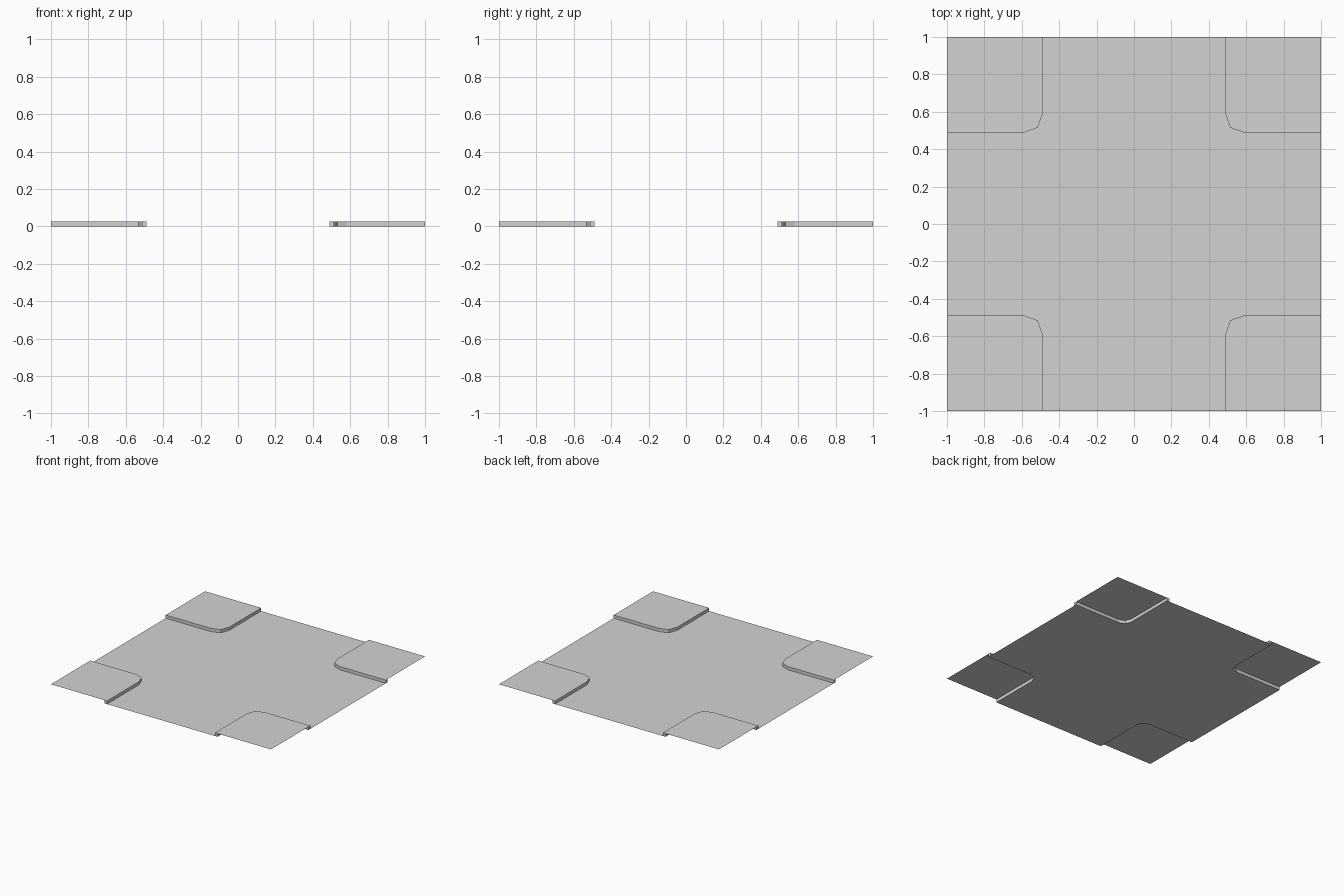
import bpy
import bmesh
from mathutils import Matrix, Vector

cube = bpy.data.objects.get("Cube")
if cube:
    bpy.data.objects.remove(cube, do_unlink=True)

GREY = (0.65, 0.65, 0.65, 1)
grey = bpy.data.materials.new("plain_grey")
grey.use_nodes = True
grey.diffuse_color = GREY
grey.node_tree.nodes["Principled BSDF"].inputs["Base Color"].default_value = GREY

HEIGHT = 0.026


def corner_path(edge, bend, middle):
    """Kerb line around one corner: straight, two-step bend, straight."""
    return [(1, edge), (bend, edge), (middle, middle), (edge, bend), (edge, 1)]


OUTER = corner_path(0.49, 0.585, 0.515)
INNER = corner_path(0.514, 0.58, 0.533)


def turned(points, quarter, z):
    """Points turned by quarter circles about the centre, at height z."""
    turn = Matrix.Rotation(quarter * 1.5707963, 3, "Z")
    return [turn @ Vector((x, y, z)) for x, y in points]


def finish(name, bm):
    mesh = bpy.data.meshes.new(name)
    bm.to_mesh(mesh)
    bm.free()
    mesh.materials.append(grey)
    bpy.context.collection.objects.link(bpy.data.objects.new(name, mesh))


def sheet(name, points):
    bm = bmesh.new()
    bm.faces.new([bm.verts.new(p) for p in points])
    finish(name, bm)


def kerb(name, quarter):
    """Box section swept along the kerb line, with closed ends."""
    bm = bmesh.new()
    rails = [[bm.verts.new(p) for p in turned(path, quarter, z)]
             for path, z in ((OUTER, 0), (OUTER, HEIGHT), (INNER, HEIGHT), (INNER, 0))]
    for a, b in zip(rails, rails[1:] + rails[:1]):
        for i in range(len(a) - 1):
            bm.faces.new((a[i], a[i + 1], b[i + 1], b[i]))
    for end in (0, -1):
        bm.faces.new([rail[end] for rail in rails])
    bmesh.ops.recalc_face_normals(bm, faces=bm.faces)
    finish(name, bm)


# Cross-shaped road surface
sheet("road", [p for q in range(4) for p in turned(OUTER, q, 0)])

# Raised pavement and kerb in each corner
for q, place in enumerate(("back_left", "back_right", "front_right", "front_left")):
    sheet("pavement_" + place, turned([(1, 1)] + INNER[::-1], q, HEIGHT)[::1])
    kerb("kerb_" + place, q)

# Pavements face upwards
for obj in bpy.context.collection.objects:
    if obj.name.startswith("pavement_") and obj.data.polygons[0].normal.z < 0:
        obj.data.flip_normals()
